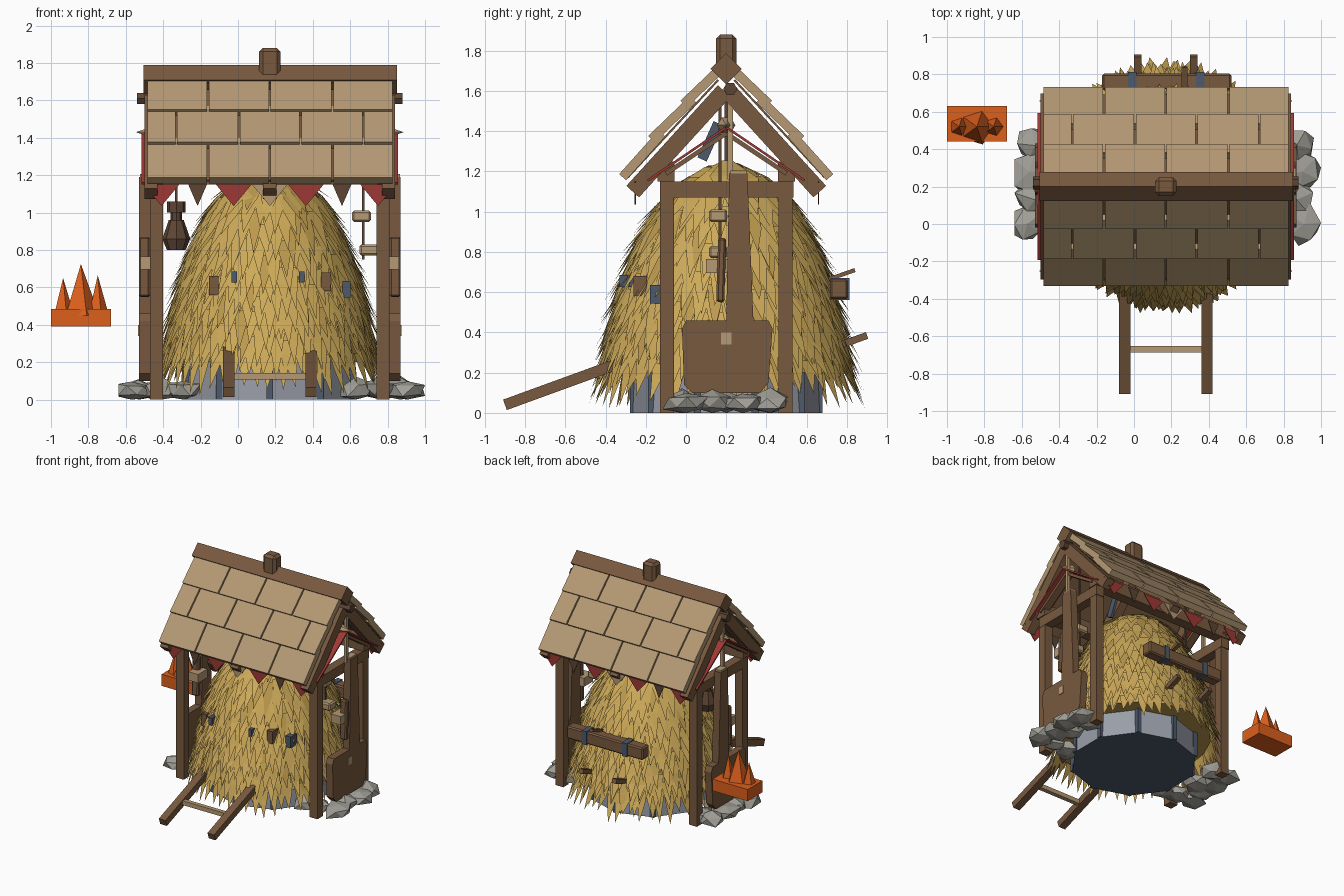
import bpy, bmesh, math, random
from mathutils import Vector, Matrix

random.seed(4)
cube = bpy.data.objects.get("Cube")
if cube:
    bpy.data.objects.remove(cube, do_unlink=True)

CX, CY = 0.17, 0.2  # centre of the hut


def material(name, *rgb):
    m = bpy.data.materials.new(name)
    m.use_nodes = True
    m.diffuse_color = (*rgb, 1)
    m.node_tree.nodes["Principled BSDF"].inputs["Base Color"].default_value = (*rgb, 1)
    return m


SHINGLE = material("pale_wood", 0.46, 0.32, 0.175)
WOOD = material("brown_wood", 0.19, 0.1, 0.05)
DARK = material("dark_wood", 0.11, 0.06, 0.034)
HAY = material("golden_straw", 0.61, 0.4, 0.1)
HAY2 = material("shaded_straw", 0.5, 0.32, 0.075)
RED = material("red_cloth", 0.34, 0.04, 0.035)
ORANGE = material("flame_orange", 0.72, 0.115, 0.012)
STONE = material("grey_rock", 0.36, 0.35, 0.31)
STEEL = material("dark_steel", 0.075, 0.1, 0.15)
PALE = material("pale_stone", 0.32, 0.34, 0.39)


def finish(name, bm, *mats):
    me = bpy.data.meshes.new(name)
    bm.to_mesh(me)
    bm.free()
    for m in mats:
        me.materials.append(m)
    ob = bpy.data.objects.new(name, me)
    bpy.context.collection.objects.link(ob)
    return ob


def beam(name, a, b, w, h, mat, bevel=0.0):
    """Box running from a to b; w is the sideways size, h the upward size."""
    a, b = Vector(a), Vector(b)
    d = (b - a).normalized()
    s = d.cross((0, 0, 1))
    s = s.normalized() if s.length > 0.01 else Vector((1, 0, 0))
    u = s.cross(d)
    rot = Matrix((s, u, d)).transposed().to_4x4()
    bm = bmesh.new()
    bmesh.ops.create_cube(bm, size=1)
    bmesh.ops.scale(bm, vec=(w, h, (b - a).length), verts=bm.verts)
    if bevel:
        bmesh.ops.bevel(bm, geom=bm.edges[:], offset=bevel, segments=1, affect='EDGES')
    bm.transform(Matrix.Translation((a + b) / 2) @ rot)
    return finish(name, bm, mat)


def cone(name, base, r1, r2, depth, sides, mat, rot=Matrix()):
    bm = bmesh.new()
    bmesh.ops.create_cone(bm, cap_ends=True, segments=sides, radius1=r1, radius2=r2, depth=depth)
    bmesh.ops.translate(bm, vec=(0, 0, depth / 2), verts=bm.verts)
    bm.transform(Matrix.Translation(base) @ rot)
    return finish(name, bm, mat)


def plate(name, points, offset, mat):
    """Flat outline extruded by the offset vector."""
    bm = bmesh.new()
    f = bm.faces.new([bm.verts.new(p) for p in points])
    ext = bmesh.ops.extrude_face_region(bm, geom=[f])["geom"]
    bmesh.ops.translate(bm, vec=offset, verts=[v for v in ext if isinstance(v, bmesh.types.BMVert)])
    bmesh.ops.recalc_face_normals(bm, faces=bm.faces)
    return finish(name, bm, mat)


# Straw mound: a plain core covered by rows of pointed strands
PROFILE = [(0.0, 0.64), (0.2, 0.62), (0.4, 0.585), (0.6, 0.535), (0.8, 0.465), (1.0, 0.36),
           (1.1, 0.285), (1.2, 0.16), (1.25, 0.04)]


def radius(z):
    for (z0, r0), (z1, r1) in zip(PROFILE, PROFILE[1:]):
        if z <= z1:
            return r0 + (r1 - r0) * (z - z0) / (z1 - z0)
    return PROFILE[-1][1]


def mound_point(angle, z, out=0.0):
    r = radius(z) + out
    return Vector((CX + 0.92 * r * math.sin(angle), CY - r * math.cos(angle), z))


bm = bmesh.new()
rings = []
for z in (0.2, 0.4, 0.6, 0.8, 1.0, 1.1, 1.2, 1.25):
    rings.append([bm.verts.new(mound_point(math.tau * i / 20, z, -0.02)) for i in range(20)])
for low, high in zip(rings, rings[1:]):
    for i in range(20):
        j = (i + 1) % 20
        bm.faces.new((low[i], low[j], high[j], high[i]))
bm.faces.new(rings[-1])
bm.faces.new(rings[0][::-1]).material_index = 1
finish("straw_core", bm, HAY, HAY2)

bm = bmesh.new()
for row in range(14):
    top = 0.26 + row * 0.075
    count = max(7, int(math.tau * radius(top) / 0.066))
    for i in range(count):
        a = math.tau * (i + 0.5 * (row % 2) + random.uniform(-0.2, 0.2)) / count
        zt = top + random.uniform(-0.02, 0.02)
        length = random.uniform(0.16, 0.24)
        half = 0.042 / max(radius(zt), 0.1)
        shape = [(a - half, zt, 0), (a - half * 0.7, zt - length * 0.4, 0.014),
                 (a + random.uniform(-0.3, 0.3) * half, max(0.02, zt - length), random.uniform(0.03, 0.065)),
                 (a + half * 0.7, zt - length * 0.4, 0.014), (a + half, zt, 0)]
        v = [bm.verts.new(mound_point(*p)) for p in shape]
        tone = int(random.random() < 0.12)
        for f in ((v[0], v[1], v[3], v[4]), (v[1], v[2], v[3])):
            bm.faces.new(f).material_index = tone
finish("straw_strands", bm, HAY, HAY2)

# Stone drum with a dark underside and steel ribs
drum = cone("base_drum", (CX, CY, 0), 0.47, 0.46, 0.25, 10, PALE)
drum.data.materials.append(STEEL)
for f in drum.data.polygons:
    f.material_index = int(f.normal.z < -0.5)
for i in range(10):
    a = math.tau * i / 10
    x, y = CX + 0.46 * math.sin(a), CY + 0.46 * math.cos(a)
    beam("drum_rib", (x, y, 0), (x, y, 0.24), 0.035, 0.035, STEEL)

# Roof: three lapped rows of shingles on each slope
ROWS = [((0.05, 1.69), (0.212, 1.535)), ((0.165, 1.56), (0.372, 1.36)), ((0.32, 1.39), (0.515, 1.172))]
X0, X1 = -0.49, 0.83
for s in (-1, 1):
    for k, ((d0, z0), (d1, z1)) in enumerate(ROWS):
        seams = [-0.16, 0.17, 0.505] if k % 2 == 0 else [-0.33, 0.005, 0.335, 0.67]
        ends = [X0] + seams + [X1]
        for a, b in zip(ends, ends[1:]):
            x = (a + b) / 2
            beam("shingle", (x, CY + s * d0, z0), (x, CY + s * d1, z1), b - a - 0.01, 0.046, SHINGLE)
    beam("roof_underlay", (CX, CY + s * 0.04, 1.655), (CX, CY + s * 0.49, 1.17), 1.28, 0.01, WOOD)
    # Rafters
    for x in (CX - 0.635, CX, CX + 0.635):
        beam("rafter", (x, CY + s * 0.01, 1.6), (x, CY + s * 0.465, 1.1), 0.07, 0.085, WOOD)
    # Shallow red awnings at the gables, each on a thin brace
    for t in (-1, 1):
        x = CX + t * 0.63
        beam("red_awning", (x, CY, 1.42), (x, CY + s * 0.39, 1.155), 0.11, 0.012, RED)
        beam("awning_brace", (x, CY, 1.39), (x, CY + s * 0.3, 1.19), 0.06, 0.022, WOOD)
    # Eave pennants
    for i in range(7):
        x, y = CX + (i - 3) * 0.193, CY + s * 0.455
        half = 0.05 if i in (1, 5) else 0.095
        plate("pennant", [(x - half, y, 1.15), (x + half, y, 1.15), (x, y, 1.035)],
              (0, 0.006, 0), SHINGLE if i == 3 else DARK if i in (1, 5) else RED)
    # Wall plate resting on the posts
    beam("wall_plate", (CX - 0.65, CY + s * 0.3, 1.2), (CX + 0.65, CY + s * 0.3, 1.2), 0.085, 0.1, WOOD)

cap = beam("ridge_cap", (-0.505, CY, 0), (0.85, CY, 0), 0.11, 0.11, WOOD)
cap.data.transform(Matrix.Translation((0, CY, 1.71)) @ Matrix.Rotation(math.pi / 4, 4, 'X')
                   @ Matrix.Translation((0, -CY, 0)))
beam("ridge_peg", (CX, CY, 1.7), (CX, CY, 1.88), 0.115, 0.1, WOOD, 0.02)
cone("ridge_pole", (-0.54, 0.22, 1.61), 0.035, 0.035, 1.42, 6, DARK, Matrix.Rotation(math.pi / 2, 4, 'Y'))

# Gable ends: posts, ties, paddles and rocks, the same on both sides
PADDLE = [(-0.01, 0.14), (0.03, 0.1), (0.37, 0.1), (0.41, 0.15), (0.43, 0.42), (0.41, 0.46), (0.335, 0.46),
          (0.305, 1.19), (0.215, 1.19), (0.2, 0.46), (0.0, 0.46), (-0.02, 0.42)]
for s in (-1, 1):
    px = CX + s * 0.605
    for y in (-0.095, 0.495):
        beam("corner_post", (px, y, 0), (px, y, 1.15), 0.07, 0.07, WOOD)
    beam("tie_beam", (px, -0.13, 1.11), (px, 0.535, 1.11), 0.075, 0.08, WOOD)
    cone("pointed_stub", (px, CY, 1.43), 0.045, 0, 0.11, 6, SHINGLE, Matrix.Rotation(s * math.pi / 2, 4, 'Y'))
    beam("hanging_rope", (px + s * 0.05, 0.22, 1.16), (px + s * 0.05, 0.22, 1.6), 0.025, 0.025, SHINGLE)

    bx = CX + s * 0.64
    plate("paddle", [(bx, y, z) for y, z in PADDLE], (s * 0.06, 0, 0), WOOD)
    beam("paddle_tip", (bx + s * 0.03, 0.26, 1.18), (bx + s * 0.03, 0.26, 1.205), 0.05, 0.08, SHINGLE)
    beam("paddle_patch", (bx + s * 0.061, 0.2, 0.34), (bx + s * 0.061, 0.2, 0.4), 0.008, 0.05, SHINGLE)
    beam("handle_wrap", (bx + s * 0.03, 0.17, 0.55), (bx + s * 0.03, 0.18, 0.87), 0.06, 0.04, WOOD, 0.01)
    beam("handle_bracket", (px + s * 0.04, 0.1, 0.73), (px + s * 0.04, 0.22, 0.73), 0.09, 0.07, SHINGLE)

    # Rock piles
    bm = bmesh.new()
    spots = [(0.74, 0.0, 0.12), (0.7, 0.13, 0.11), (0.73, 0.28, 0.13), (0.7, 0.42, 0.12),
             (0.58, -0.01, 0.1), (0.46, -0.02, 0.1), (0.6, 0.2, 0.1), (0.6, 0.42, 0.1)]
    for dx, y, r in spots:
        new = bmesh.ops.create_icosphere(bm, subdivisions=1, radius=1)["verts"]
        for v in new:
            v.co *= random.uniform(0.7, 1.2)
        turn = Matrix.Rotation(random.random() * math.tau, 4, 'Z')
        move = Matrix.Translation((CX + s * dx, y, 0.05)) @ Matrix.Diagonal((r, r, 0.065, 1)) @ turn
        bmesh.ops.transform(bm, verts=new, matrix=move)
        for v in new:
            v.co.x = max(-0.64, min(1.0, v.co.x))
            v.co.z = max(0, v.co.z)
    finish("rock_pile", bm, STONE)

# Hanging jug on one side, hanging blocks on the other
for z, r1, r2, h in ((0.8, 0.05, 0.075, 0.06), (0.86, 0.075, 0.04, 0.1), (0.96, 0.03, 0.03, 0.04),
                     (1.0, 0.05, 0.05, 0.06)):
    cone("hanging_jug", (-0.33, 0.2, z), r1, r2, h, 8, DARK)
beam("jug_cord", (-0.33, 0.2, 1.04), (-0.33, 0.2, 1.6), 0.015, 0.015, DARK)
beam("block_cord", (0.67, 0.17, 0.75), (0.67, 0.17, 1.6), 0.015, 0.015, DARK)
for x, z in ((0.66, 0.98), (0.7, 0.8)):
    beam("hanging_block", (x - 0.05, 0.16, z), (x + 0.05, 0.16, z), 0.09, 0.06, SHINGLE, 0.01)
beam("hanging_blade", (0.3, 0.08, 1.26), (0.3, 0.16, 1.44), 0.02, 0.05, STEEL)

# Front cart shafts and rung
for x in (-0.05, 0.39):
    beam("cart_shaft", (x, -0.9, 0.04), (x, -0.2, 0.295), 0.06, 0.055, WOOD)
beam("cart_rung", (-0.05, -0.67, 0.125), (0.39, -0.67, 0.125), 0.035, 0.035, SHINGLE)

# Back rack with steel brackets and pegs
beam("back_rack", (-0.17, 0.76, 0.615), (0.52, 0.76, 0.615), 0.09, 0.1, WOOD, 0.01)
for x in (-0.01, 0.355):
    beam("rack_bracket", (x, 0.765, 0.56), (x, 0.765, 0.67), 0.045, 0.095, STEEL)
for x in (0.02, 0.32):
    beam("back_peg", (x, 0.72, 0.32), (x, 0.9, 0.385), 0.04, 0.035, WOOD)
beam("upper_peg", (0.27, 0.64, 0.64), (0.27, 0.84, 0.71), 0.03, 0.02, WOOD)

# Odds and ends mostly buried in the front of the straw
for x, y, z, size, mat in ((-0.13, -0.22, 0.61, 0.05, WOOD), (0.47, -0.22, 0.63, 0.05, WOOD),
                           (0.58, -0.14, 0.59, 0.045, STEEL), (-0.02, -0.29, 0.655, 0.03, STEEL),
                           (0.34, -0.29, 0.655, 0.03, STEEL)):
    beam("front_fitting", (x, y, z - size), (x, y, z + size), size, 0.08, mat)

# Floating flame tray
beam("flame_tray", (-1.0, 0.535, 0.4375), (-0.68, 0.535, 0.4375), 0.19, 0.095, ORANGE)
for x, r, top in ((-0.84, 0.1, 0.725), (-0.935, 0.06, 0.65), (-0.75, 0.06, 0.665)):
    cone("flame", (x, 0.52, 0.45), r, 0, top - 0.45, 5, ORANGE, Matrix.Rotation(-math.pi / 2, 4, 'Z'))
